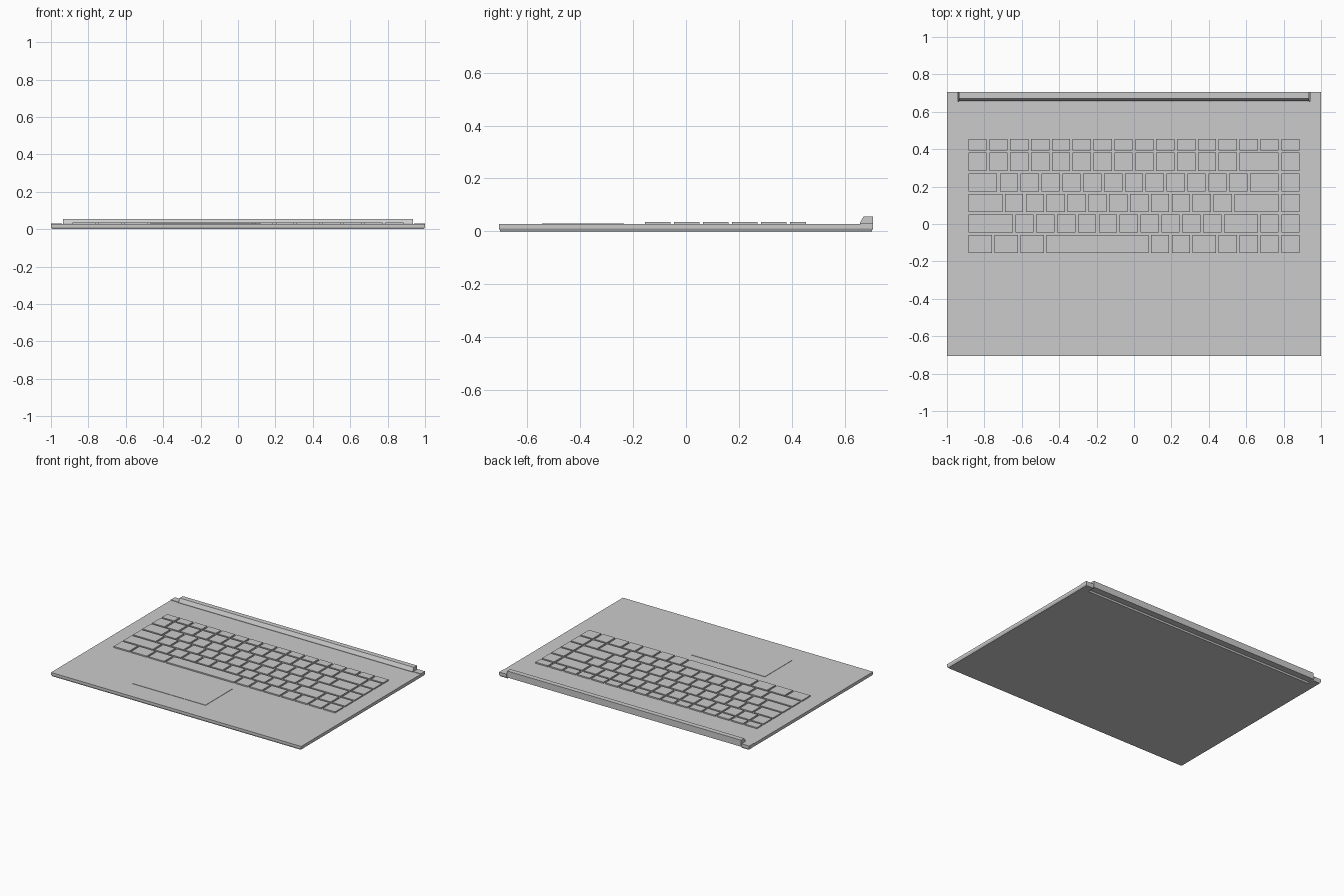
import bpy
import bmesh

cube = bpy.data.objects.get("Cube")
if cube:
    bpy.data.objects.remove(cube, do_unlink=True)

grey = bpy.data.materials.new("light_grey")
grey.use_nodes = True
grey.diffuse_color = (0.6, 0.6, 0.6, 1)
grey.node_tree.nodes["Principled BSDF"].inputs["Base Color"].default_value = (0.6, 0.6, 0.6, 1)


def finish(name, bm):
    bmesh.ops.recalc_face_normals(bm, faces=bm.faces)
    mesh = bpy.data.meshes.new(name)
    bm.to_mesh(mesh)
    bm.free()
    mesh.materials.append(grey)
    obj = bpy.data.objects.new(name, mesh)
    bpy.context.collection.objects.link(obj)
    return obj


def loft(name, rings):
    """Skin a closed solid through rings with equal point counts."""
    bm = bmesh.new()
    loops = [[bm.verts.new(p) for p in ring] for ring in rings]
    n = len(loops[0])
    for a, b in zip(loops, loops[1:]):
        for i in range(n):
            j = (i + 1) % n
            bm.faces.new((a[i], a[j], b[j], b[i]))
    bm.faces.new(loops[0])
    bm.faces.new(loops[-1])
    return finish(name, bm)


def box(name, x0, x1, y0, y1, z0, z1):
    ring = [(x0, y0), (x1, y0), (x1, y1), (x0, y1)]
    return loft(name, [[(x, y, z) for x, y in ring] for z in (z0, z1)])


DEPTH = 0.707
DECK = 0.027
NOTCH_X, NOTCH_Y = 0.94, 0.655

# Base slab with a notch at the back for the hinge and a tapered underside
half = [(1, -DEPTH), (1, DEPTH), (NOTCH_X, DEPTH), (NOTCH_X, NOTCH_Y)]
outline = half + [(-x, y) for x, y in reversed(half)]
loft("base", [[(x * s, y * s, z) for x, y in outline]
              for z, s in ((0, 0.994), (0.011, 1), (DECK, 1))])

# Hinge bar with a sloped front
profile = [(0.66, 0.008), (0.658, 0.032), (0.671, 0.055), (DEPTH, 0.055), (DEPTH, 0.008)]
loft("hinge_bar", [[(x, y, z) for y, z in profile] for x in (-0.936, 0.936)])

# Hinge caps on the two rear corners
for side, x0, x1 in (("right", -1, -NOTCH_X), ("left", NOTCH_X, 1)):
    box("hinge_cap_" + side, x0, x1, 0.66, DEPTH, 0.02, 0.03)

# Trackpad plate
box("trackpad", -0.467, 0.122, -0.545, -0.235, DECK - 0.002, DECK + 0.0025)

# Keyboard rows from front to back, as key widths in key units
rows = [
    ("bottom", [1.25] * 3 + [5, 1, 1, 1.25] + [1] * 4),
    ("shift", [2.25] + [1] * 10 + [1.75, 1, 1]),
    ("home", [1.75] + [1] * 11 + [2.25, 1]),
    ("upper", [1.5] + [1] * 12 + [1.5, 1]),
    ("number", [1] * 13 + [2, 1]),
    ("function", [1] * 16),
]
LEFT, PITCH, GAP = -0.892, 0.1115, 0.014
for r, (row, widths) in enumerate(rows):
    y = -0.156 + r * 0.11
    height = 0.06 if row == "function" else 0.097
    x = LEFT
    for k, w in enumerate(widths):
        box(f"{row}_key_{k + 1}", x + GAP / 2, x + w * PITCH - GAP / 2,
            y, y + height, DECK - 0.002, 0.036)
        x += w * PITCH
